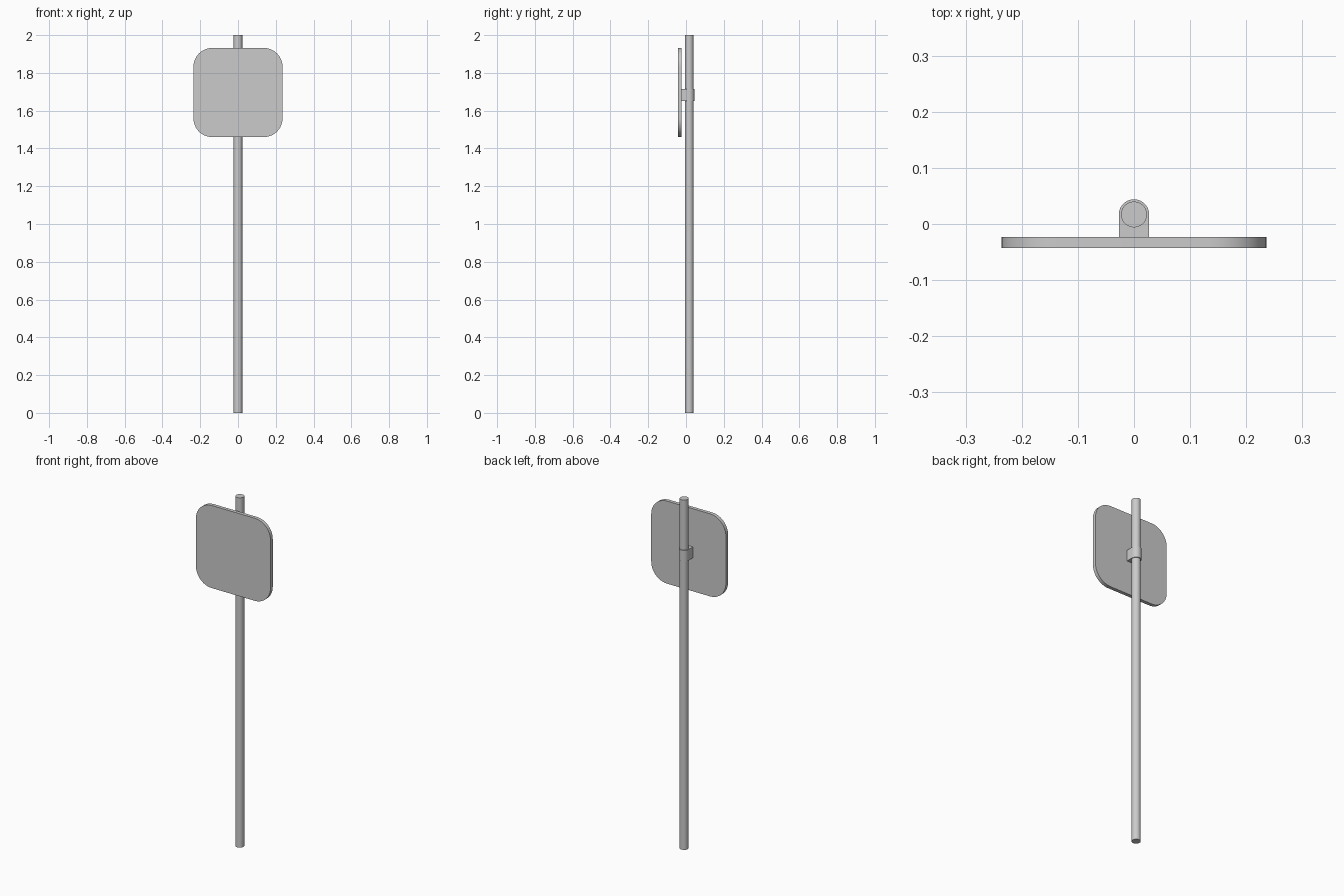
import bpy, bmesh
from math import sin, cos, pi
from mathutils import Vector

if "Cube" in bpy.data.objects:
    bpy.data.objects.remove(bpy.data.objects["Cube"])

POLE_Y = 0.017


def arc(cx, cy, r, a0, a1, n):
    return [(cx + r * cos(a0 + (a1 - a0) * i / n),
             cy + r * sin(a0 + (a1 - a0) * i / n)) for i in range(n + 1)]


def prism(name, points, direction):
    """Extrude a closed outline into a solid with smooth rounded sides."""
    bm = bmesh.new()
    face = bm.faces.new([bm.verts.new(p) for p in points])
    ext = bmesh.ops.extrude_face_region(bm, geom=[face], use_keep_orig=True)
    moved = [v for v in ext["geom"] if isinstance(v, bmesh.types.BMVert)]
    bmesh.ops.translate(bm, verts=moved, vec=Vector(direction))
    bmesh.ops.recalc_face_normals(bm, faces=bm.faces)
    mesh = bpy.data.meshes.new(name)
    bm.to_mesh(mesh)
    bm.free()
    obj = bpy.data.objects.new(name, mesh)
    bpy.context.collection.objects.link(obj)
    bpy.ops.object.select_all(action="DESELECT")
    obj.select_set(True)
    bpy.context.view_layer.objects.active = obj
    bpy.ops.object.shade_smooth_by_angle(angle=pi / 6)
    return obj


# Upright pole
bpy.ops.mesh.primitive_cylinder_add(vertices=48, radius=0.023, depth=2,
                                    location=(0, POLE_Y, 1))
pole = bpy.context.object
pole.name = "pole"
bpy.ops.object.shade_smooth_by_angle(angle=pi / 6)

# Square sign panel with rounded corners
half, radius, mid_z = 0.236, 0.1, 1.696
c = half - radius
outline = []
for k, (sx, sz) in enumerate([(1, 1), (-1, 1), (-1, -1), (1, -1)]):
    outline += arc(sx * c, mid_z + sz * c, radius, k * pi / 2, (k + 1) * pi / 2, 12)
prism("sign_panel", [(x, -0.043, z) for x, z in outline], (0, 0.02, 0))

# U-shaped clamp joining the pole to the back of the panel
clamp = arc(0, POLE_Y, 0.027, 0, pi, 24) + [(-0.027, -0.023), (0.027, -0.023)]
prism("clamp", [(x, y, 1.651) for x, y in clamp], (0, 0, 0.063))
